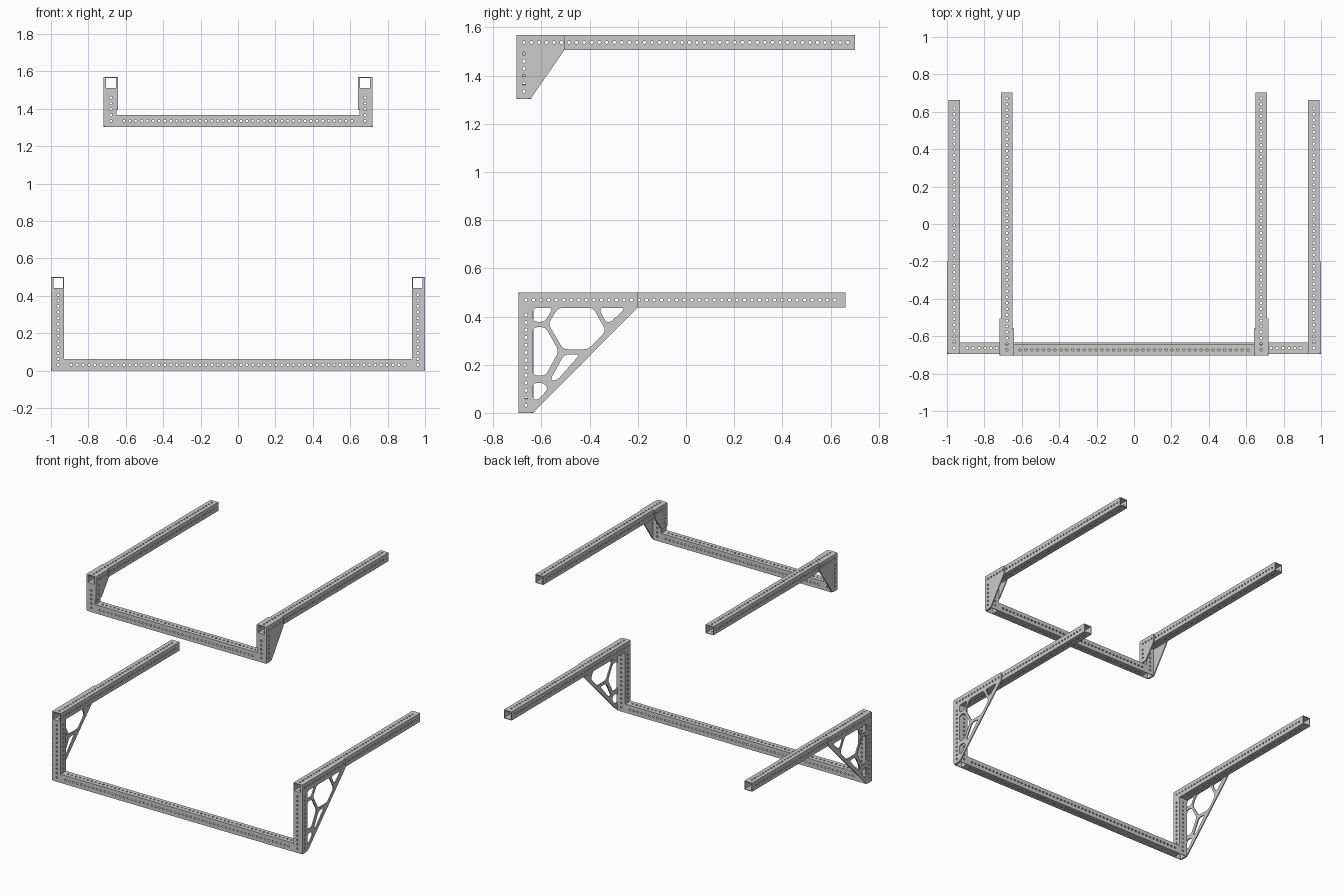
import bpy, bmesh, math
from mathutils import Vector

if "Cube" in bpy.data.objects:
    bpy.data.objects.remove(bpy.data.objects["Cube"])

W = 0.0625       # tube width
WALL = 0.005     # tube wall
PITCH = 0.03125  # hole spacing
R = 0.0068       # hole radius
T = 0.008        # plate thickness
SEG = 16
RING = [(math.cos(2 * math.pi * i / SEG), math.sin(2 * math.pi * i / SEG)) for i in range(SEG)]


def smooth(ob):
    bpy.ops.object.select_all(action='DESELECT')
    ob.select_set(True)
    bpy.context.view_layer.objects.active = ob
    bpy.ops.object.shade_smooth_by_angle(angle=math.radians(30))


def tube(name, start, axis, length, centred=False):
    """Hollow square tube with a row of holes on all four sides; start is the axis point."""
    n = int(length / PITCH + 0.01) - 1
    first = (length - (n - 1) * PITCH) / 2 if centred else PITCH
    holes = [first + i * PITCH for i in range(n)]
    cuts = [0] + [h + PITCH / 2 for h in holes[:-1]] + [length]
    a, b, c = axis, (axis + 1) % 3, (axis + 2) % 3
    bm = bmesh.new()

    def point(side, u, v, d):
        for _ in range(side):
            v, d = -d, v
        p = Vector(start)
        p[a] += u
        p[b] += v
        p[c] += d
        return bm.verts.new(p)

    def cell_edge(i, k, half):
        x, y = RING[k % SEG]
        m = max(abs(x), abs(y))
        x, y = x / m, y / m
        reach = cuts[i + 1] - holes[i] if x > 0 else holes[i] - cuts[i]
        return holes[i] + x * reach, y * half

    h0, h1 = W / 2, W / 2 - WALL
    for side in range(4):
        for i, h in enumerate(holes):
            loops = [
                [point(side, *cell_edge(i, k, h0), h0) for k in range(SEG)],
                [point(side, h + R * x, R * y, h0) for x, y in RING],
                [point(side, h + R * x, R * y, h1) for x, y in RING],
                [point(side, *cell_edge(i, k, h1), h1) for k in range(SEG)],
            ]
            for p, q in zip(loops, loops[1:]):
                for k in range(SEG):
                    j = (k + 1) % SEG
                    bm.faces.new((p[k], p[j], q[j], q[k]))
            # rim of the open tube ends
            for end, ks in ((0, range(6, 10)), (n - 1, range(-2, 2))):
                if i == end:
                    for k in ks:
                        k, j = k % SEG, (k + 1) % SEG
                        bm.faces.new((loops[0][k], loops[0][j], loops[3][j], loops[3][k]))
    bmesh.ops.remove_doubles(bm, verts=bm.verts, dist=1e-5)
    bmesh.ops.recalc_face_normals(bm, faces=bm.faces)
    me = bpy.data.meshes.new(name)
    bm.to_mesh(me)
    bm.free()
    ob = bpy.data.objects.new(name, me)
    bpy.context.collection.objects.link(ob)
    smooth(ob)


def rounded(pts, r):
    out = []
    n = len(pts)
    for i in range(n):
        p, q, s = (Vector(pts[(i + d) % n]) for d in (-1, 0, 1))
        p = q + (p - q).normalized() * min(r, (p - q).length * 0.45)
        s = q + (s - q).normalized() * min(r, (s - q).length * 0.45)
        for t in (0, 0.25, 0.5, 0.75, 1):
            out.append(p * (1 - t) ** 2 + q * 2 * t * (1 - t) + s * t * t)
    return out


def plate(name, x, outline, cutouts, holes):
    """Flat gusset in the y-z plane with rounded cutouts and bolt holes."""
    cu = bpy.data.curves.new(name, 'CURVE')
    cu.dimensions = '2D'
    cu.fill_mode = 'BOTH'
    cu.extrude = T / 2
    loops = [rounded(outline, 0.012)] + [rounded(c, 0.02) for c in cutouts]
    loops += [[(y + R * cx, z + R * cy) for cx, cy in RING] for y, z in holes]
    for pts in loops:
        sp = cu.splines.new('POLY')
        sp.points.add(len(pts) - 1)
        for sp_pt, p in zip(sp.points, pts):
            sp_pt.co = (p[0], p[1], 0, 1)
        sp.use_cyclic_u = True
    ob = bpy.data.objects.new(name, cu)
    ob.rotation_euler = (math.pi / 2, 0, math.pi / 2)
    ob.location.x = x
    bpy.context.collection.objects.link(ob)
    bpy.ops.object.select_all(action='DESELECT')
    ob.select_set(True)
    bpy.context.view_layer.objects.active = ob
    bpy.ops.object.convert(target='MESH')
    smooth(bpy.context.view_layer.objects.active)


def bolt_holes(y0, z0, ztop, ymax, zmin):
    """Holes matching the arm row and the upright row behind a plate."""
    arm = [(y0 + k * PITCH, ztop - W / 2) for k in range(1, 40)]
    post = [(y0 + W / 2, z0 + k * PITCH) for k in range(1, 40)]
    return ([p for p in arm if p[0] < ymax - 0.012] +
            [p for p in post if zmin + 0.012 < p[1] < ztop - W - 0.012])


def frame(prefix, x, y0, y1, z0, z1):
    """Crossbar, two uprights and two arms; x is the outer face of the tubes."""
    yc = y0 + W / 2
    tube(prefix + "_crossbar", (-(x - W), yc, z0 + W / 2), 0, 2 * (x - W), True)
    for side, s in (("left", -1), ("right", 1)):
        xc = s * (x - W / 2)
        tube(f"{prefix}_{side}_upright", (xc, yc, z0), 2, z1 - W - z0)
        tube(f"{prefix}_{side}_arm", (xc, y0, z1 - W / 2), 1, y1 - y0)


# lower frame with trussed gussets
LX, LY0, LZ1 = 0.992, -0.695, 0.5
frame("lower", LX, LY0, 0.662, 0, LZ1)
truss = [
    [(-.635, .436), (-.552, .436), (-.585, .378), (-.635, .378)],
    [(-.635, .356), (-.583, .356), (-.528, .256), (-.583, .155), (-.635, .155)],
    [(-.53, .436), (-.385, .436), (-.332, .34), (-.405, .264), (-.51, .264), (-.572, .37)],
    [(-.362, .436), (-.25, .436), (-.315, .375), (-.335, .38)],
    [(-.505, .243), (-.44, .243), (-.535, .135), (-.565, .135)],
    [(-.635, .125), (-.592, .125), (-.572, .1), (-.612, .055), (-.635, .055)],
]
# upper frame with solid gussets
UX, UY0, UZ0, UZ1 = 0.711, -0.704, 1.3035, 1.569
frame("upper", UX, UY0, 0.702, UZ0, UZ1)

for side, s in (("left", -1), ("right", 1)):
    plate(f"lower_{side}_gusset", s * (LX + T / 2),
          [(LY0, 0), (-.635, 0), (-.2, .438), (-.2, LZ1), (LY0, LZ1)],
          truss, bolt_holes(LY0, 0, LZ1, -.2, 0))
    plate(f"upper_{side}_outer_gusset", s * (UX + T / 2),
          [(UY0, UZ0), (-.645, UZ0), (-.504, 1.507), (-.504, UZ1), (UY0, UZ1)],
          [], bolt_holes(UY0, UZ0, UZ1, -.504, UZ0))
    plate(f"upper_{side}_inner_gusset", s * (UX - W - T / 2),
          [(UY0, 1.395), (-.642, 1.395), (-.56, 1.507), (-.56, UZ1), (UY0, UZ1)],
          [], bolt_holes(UY0, UZ0, UZ1, -.56, 1.395))
